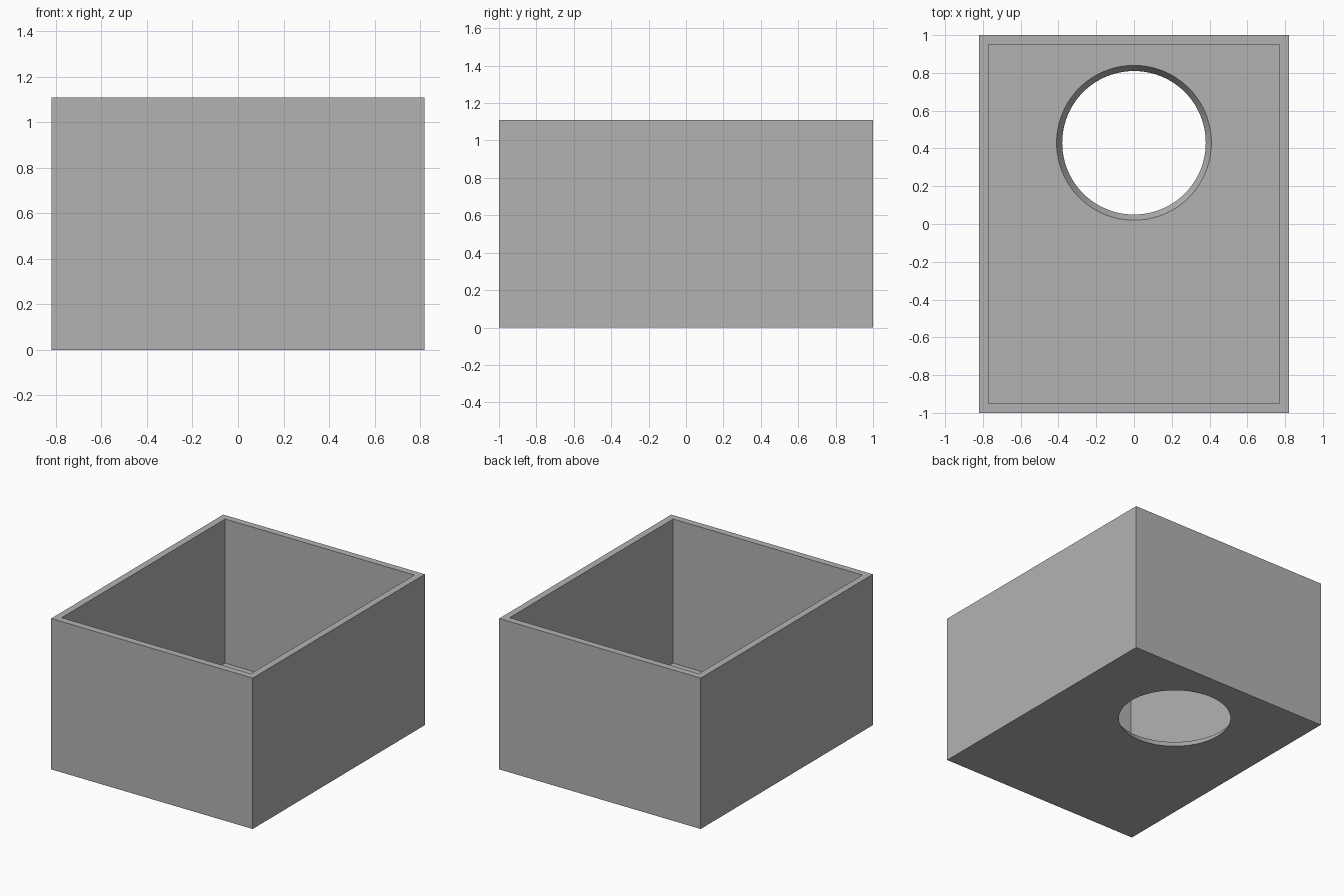
import bpy

if "Cube" in bpy.data.objects:
    bpy.data.objects.remove(bpy.data.objects["Cube"])

W, D, H = 1.64, 2.0, 1.11      # outer size
T = 0.05                       # wall and floor thickness
HOLE_Y, R_LOW, R_HIGH = 0.43, 0.38, 0.41

grey = bpy.data.materials.new("light grey")
grey.diffuse_color = (0.45, 0.45, 0.45, 1)
grey.use_nodes = True
grey.node_tree.nodes["Principled BSDF"].inputs["Base Color"].default_value = grey.diffuse_color


def block(name, size, z_low):
    """Box centred on x and y whose underside is at z_low."""
    bpy.ops.mesh.primitive_cube_add(size=1, location=(0, 0, z_low + size[2] / 2))
    ob = bpy.context.object
    ob.name = name
    ob.scale = size
    bpy.ops.object.transform_apply(location=True, rotation=False, scale=True)
    ob.data.materials.append(grey)
    return ob


def cut(target, cutter):
    """Subtract the cutter from the target and remove it."""
    mod = target.modifiers.new("cut", 'BOOLEAN')
    mod.operation = 'DIFFERENCE'
    mod.solver = 'EXACT'
    mod.object = cutter
    bpy.context.view_layer.objects.active = target
    bpy.ops.object.modifier_apply(modifier=mod.name)
    bpy.data.objects.remove(cutter, do_unlink=True)


# Open box
box = block("open_box", (W, D, H), 0)
cut(box, block("cavity_cutter", (W - 2 * T, D - 2 * T, H), T))

# Tapered round hole through the floor, extended past both of its faces
slope = (R_HIGH - R_LOW) / T
extra = 0.02
bpy.ops.mesh.primitive_cone_add(
    vertices=96, radius1=R_LOW - slope * extra, radius2=R_HIGH + slope * extra,
    depth=T + 2 * extra, location=(0, HOLE_Y, T / 2))
hole = bpy.context.object
hole.name = "hole_cutter"
hole.data.materials.append(grey)
cut(box, hole)

# Smooth hole wall, sharp box edges
bpy.ops.object.select_all(action='DESELECT')
box.select_set(True)
bpy.context.view_layer.objects.active = box
bpy.ops.object.shade_smooth_by_angle(angle=0.5)
